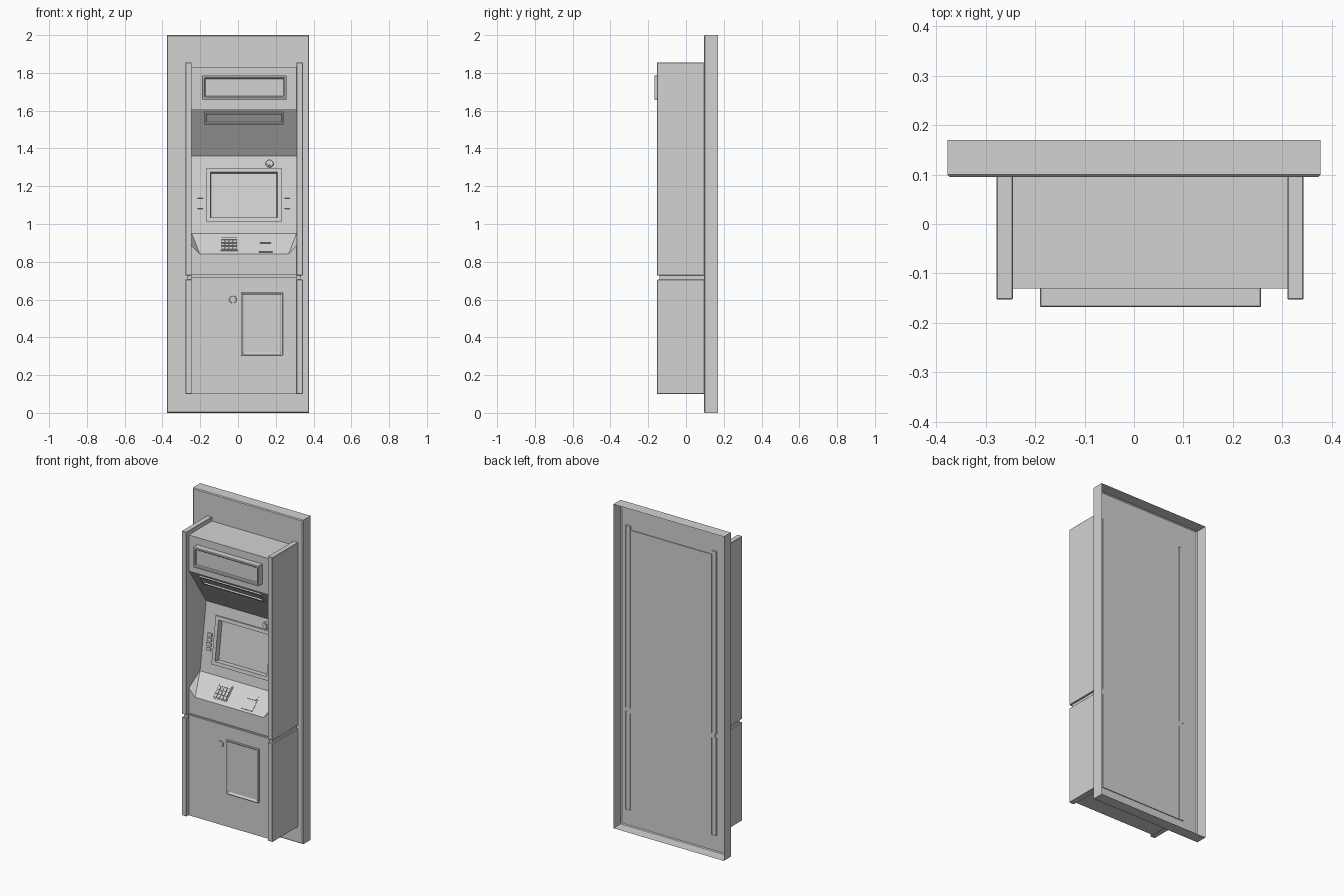
import bpy
import bmesh
from mathutils import Matrix, Vector

cube = bpy.data.objects.get("Cube")
if cube:
    bpy.data.objects.remove(cube, do_unlink=True)

grey = bpy.data.materials.new("light_grey")
grey.use_nodes = True
COLOUR = (0.65, 0.65, 0.65, 1)
grey.diffuse_color = COLOUR
grey.node_tree.nodes["Principled BSDF"].inputs["Base Color"].default_value = COLOUR

LEFT, RIGHT, BACK = -0.245, 0.31, 0.1   # cabinet core limits
# Front outline of the cabinet core as (y, z), bottom to top
FRONT = [(-0.13, 0.1), (-0.13, 0.72), (-0.12, 0.72), (-0.12, 0.73), (-0.13, 0.73),
         (-0.13, 0.84), (-0.02, 0.95), (0.04, 1.36), (-0.13, 1.61), (-0.13, 1.83)]


def finish(name, bm, bevel=0):
    bmesh.ops.recalc_face_normals(bm, faces=bm.faces)
    mesh = bpy.data.meshes.new(name)
    bm.to_mesh(mesh)
    bm.free()
    obj = bpy.data.objects.new(name, mesh)
    bpy.context.collection.objects.link(obj)
    mesh.materials.append(grey)
    if bevel:
        mod = obj.modifiers.new("edge", "BEVEL")
        mod.width = bevel
        mod.segments = 1
    return obj


def box_bm(lo, hi, frame=Matrix()):
    lo, hi = Vector(lo), Vector(hi)
    bm = bmesh.new()
    place = frame @ Matrix.Translation((lo + hi) / 2) @ Matrix.Diagonal((*(hi - lo), 1))
    bmesh.ops.create_cube(bm, size=1, matrix=place)
    return bm


def box(name, lo, hi, bevel=0):
    return finish(name, box_bm(lo, hi), bevel)


def surface(x, z):
    """Local frame on the front outline: x across, y up the slope, z outward."""
    for (y0, z0), (y1, z1) in zip(FRONT, FRONT[1:]):
        if z1 > z0 and z0 <= z <= z1:
            up = Vector((0, y1 - y0, z1 - z0)).normalized()
            y = y0 + (y1 - y0) * (z - z0) / (z1 - z0)
            side = Vector((1, 0, 0))
            m = Matrix((side, up, side.cross(up))).transposed().to_4x4()
            return Matrix.Translation((x, y, z)) @ m, up.z


def plate(name, x0, x1, z0, z1, rise, border=0, depth=0, sink=0.004, bevel=0):
    """Raised plate on the front, optionally with a recessed middle."""
    frame, slope = surface((x0 + x1) / 2, (z0 + z1) / 2)
    w, h = (x1 - x0) / 2, (z1 - z0) / 2 / slope
    bm = box_bm((-w, -h, -sink), (w, h, rise), frame)
    if border:
        normal = frame.col[2].to_3d()
        bm.normal_update()
        face = max(bm.faces, key=lambda f: f.calc_center_median().dot(normal))
        for t in (border, 0.003):
            bmesh.ops.inset_individual(bm, faces=[face], thickness=t, use_even_offset=True)
        bmesh.ops.translate(bm, verts=face.verts[:], vec=-normal * depth)
    return finish(name, bm, bevel)


def disc(name, x, z, r, rise):
    frame, _ = surface(x, z)
    bm = bmesh.new()
    bmesh.ops.create_cone(bm, cap_ends=True, segments=20, radius1=r, radius2=r * 0.85,
                          depth=rise + 0.004,
                          matrix=frame @ Matrix.Translation((0, 0, rise / 2 - 0.002)))
    return finish(name, bm)


# Wall surround: a shallow shell, open at the back
bm = box_bm((-0.377, 0.095, 0), (0.377, 0.17, 2))
back = max(bm.faces, key=lambda f: f.calc_center_median().y)
bmesh.ops.delete(bm, geom=[back], context="FACES_ONLY")
front_edges = [e for e in bm.edges if all(v.co.y < 0.1 for v in e.verts)]
bmesh.ops.bevel(bm, geom=front_edges, offset=0.005, segments=1, affect="EDGES")
finish("wall_surround", bm)

# Cabinet core extruded from its side outline
bm = bmesh.new()
outline = FRONT + [(BACK, 1.83), (BACK, 0.1)]
face = bm.faces.new([bm.verts.new((LEFT, y, z)) for y, z in outline])
new = bmesh.ops.extrude_face_region(bm, geom=[face])["geom"]
bmesh.ops.translate(bm, vec=(RIGHT - LEFT, 0, 0),
                    verts=[g for g in new if isinstance(g, bmesh.types.BMVert)])
core = finish("cabinet_core", bm)

# Opening for the sunken screen
cutter = plate("screen_cutter", -0.16, 0.223, 1.017, 1.288, 0.05, sink=0.026)
cutter.hide_render = True
mod = core.modifiers.new("opening", "BOOLEAN")
mod.operation = "DIFFERENCE"
mod.solver = "EXACT"
mod.object = cutter
bpy.context.view_layer.objects.active = core
bpy.ops.object.modifier_apply(modifier=mod.name)
bpy.data.objects.remove(cutter, do_unlink=True)

# Side panels in two heights, with a recessed joint between
for side, x0, x1, inner in (("right", -0.278, LEFT, -0.268), ("left", RIGHT, 0.343, 0.333)):
    box(side + "_lower_panel", (x0, -0.153, 0.1), (x1, BACK, 0.706), 0.002)
    box(side + "_upper_panel", (x0, -0.153, 0.727), (x1, BACK, 1.855), 0.002)
    lo, hi = sorted((inner, LEFT if side == "right" else RIGHT))
    box(side + "_panel_joint", (lo, -0.14, 0.7), (hi, BACK, 0.73))

# Angled corner fillers at both ends of the keypad shelf
for side, x, step in (("right", LEFT, 0.045), ("left", RIGHT, -0.045)):
    bm = bmesh.new()
    pts = [(x, -0.13, 0.835), (x + step, -0.13, 0.838), (x, -0.02, 0.95), (x, -0.13, 0.885)]
    bmesh.ops.convex_hull(bm, input=[bm.verts.new(p) for p in pts])
    finish(side + "_shelf_corner", bm)

# Header sign and the light slot below it
plate("header_sign", -0.19, 0.257, 1.66, 1.785, 0.038, 0.012, 0.012, bevel=0.002)
plate("light_slot", -0.18, 0.242, 1.53, 1.593, 0.008, 0.01, 0.01)

# Screen with frame, camera and side buttons
plate("screen", -0.167, 0.23, 1.01, 1.295, 0.01, 0.022, 0.034, sink=0.027)
disc("camera_ring", 0.167, 1.32, 0.022, 0.008)
disc("camera_lens", 0.167, 1.32, 0.013, 0.014)
for i in range(4):
    z = 1.08 + i * 0.028
    plate(f"right_button_{i}", -0.214, -0.184, z, z + 0.018, 0.007)
    plate(f"left_button_{i}", 0.245, 0.275, z, z + 0.018, 0.007)

# Keypad on the shelf
plate("keypad_base", -0.092, 0.0, 0.858, 0.926, 0.003)
plate("keypad_display", -0.088, -0.004, 0.912, 0.923, 0.008)
for row in range(3):
    for col in range(4):
        x, z = -0.088 + col * 0.0215, 0.862 + row * 0.0165
        plate(f"key_{row}_{col}", x, x + 0.018, z, z + 0.013, 0.009)

# Card reader on the shelf
plate("card_reader", 0.11, 0.182, 0.85, 0.917, 0.002)
plate("card_slot", 0.117, 0.175, 0.896, 0.903, 0.007)
plate("card_lip", 0.11, 0.182, 0.85, 0.854, 0.006)

# Lower door with its lock
plate("service_door", 0.015, 0.237, 0.305, 0.638, 0.009, 0.009, 0.008, bevel=0.002)
disc("door_lock", -0.027, 0.6, 0.021, 0.005)
